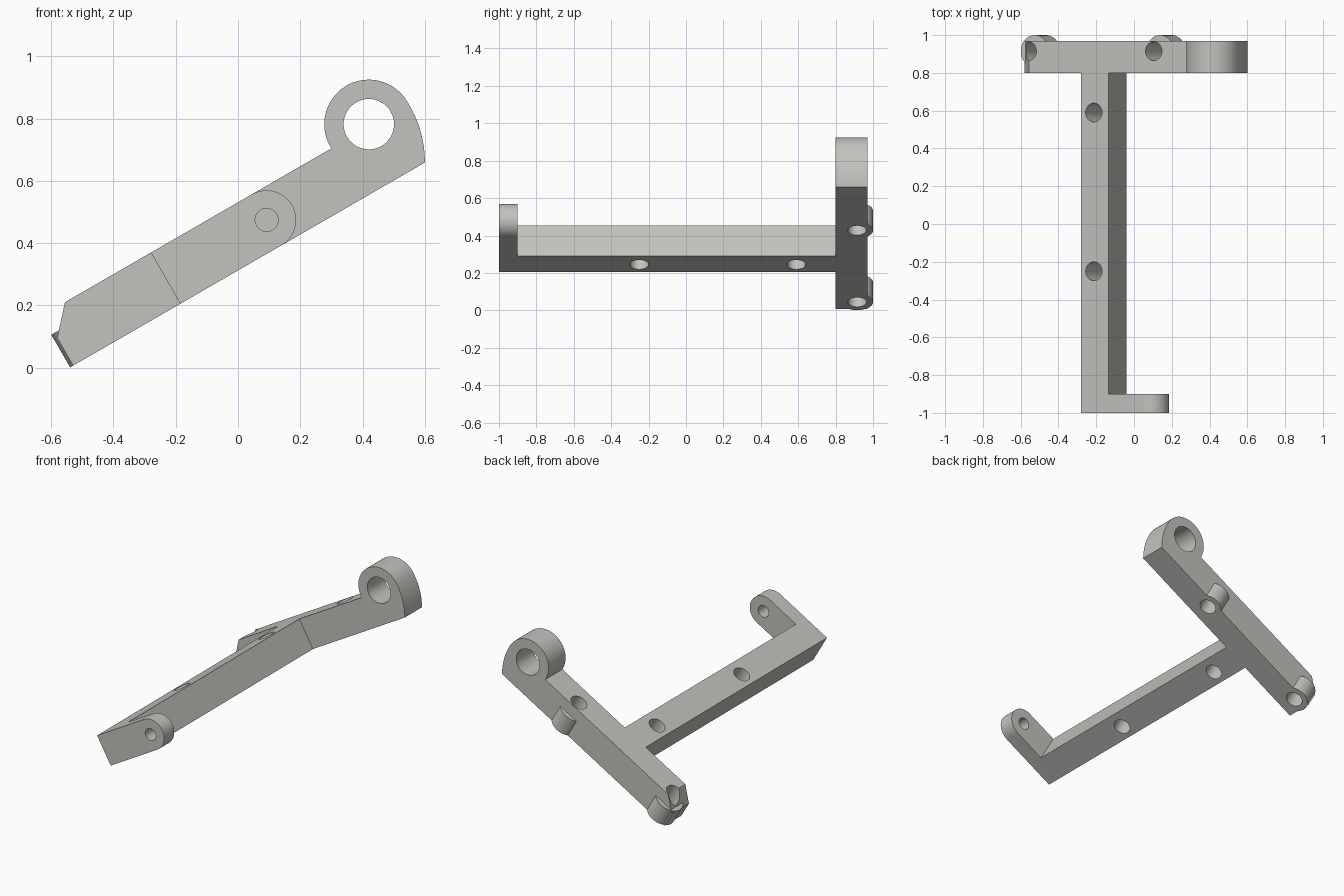
import bpy, bmesh, math
from mathutils import Matrix

if "Cube" in bpy.data.objects:
    bpy.data.objects.remove(bpy.data.objects["Cube"])

# The bracket is modelled level (x along the bar, z through it), then tilted 30 degrees.
LOW, TOP = 0.2705, 0.46
MID = (LOW + TOP) / 2

grey = bpy.data.materials.new("warm_grey")
grey.diffuse_color = (0.54, 0.54, 0.51, 1)
grey.use_nodes = True
grey.node_tree.nodes["Principled BSDF"].inputs["Base Color"].default_value = grey.diffuse_color


def arc(cx, cz, r, a0, a1, n):
    return [(cx + r * math.cos(math.radians(a0 + (a1 - a0) * i / n)),
             cz + r * math.sin(math.radians(a0 + (a1 - a0) * i / n))) for i in range(n + 1)]


def solid(name, rings):
    """Closed prism between two matching rings of points."""
    bm = bmesh.new()
    a, b = [[bm.verts.new(p) for p in ring] for ring in rings]
    bm.faces.new(a)
    bm.faces.new(b[::-1])
    for i in range(len(a)):
        j = (i + 1) % len(a)
        bm.faces.new((a[i], b[i], b[j], a[j]))
    bmesh.ops.recalc_face_normals(bm, faces=bm.faces)
    me = bpy.data.meshes.new(name)
    bm.to_mesh(me)
    bm.free()
    me.materials.append(grey)
    ob = bpy.data.objects.new(name, me)
    bpy.context.collection.objects.link(ob)
    return ob


def along_y(name, profile, y0, y1):
    return solid(name, [[(x, y, z) for x, z in profile] for y in (y0, y1)])


def along_z(name, x, y, r, z0, z1):
    circle = arc(x, y, r, 0, 360, 48)[:-1]
    return solid(name, [[(px, py, z) for px, py in circle] for z in (z0, z1)])


# Rear bar with chamfered end and large eye
bar = [(-0.455, LOW), (0.8496, LOW)]
bar += arc(0.5352, 0.4531, 0.363, -30, 3.7, 12)[1:]
bar += arc(0.7547, 0.4672, 0.143, 3.7, 182.9, 40)[1:]
bar += [(-0.376, TOP), (-0.455, 0.373)]
bracket = along_y("bracket", bar, 0.80, 0.97)

# Long arm and rounded front tab
arm = along_y("arm", [(-0.0575, LOW), (0.111, LOW), (0.111, TOP), (-0.0575, TOP)], -0.95, 0.85)
tab = along_y("front_tab", [(-0.0575, TOP), (-0.0575, LOW)]
              + arc(0.317, MID, (TOP - LOW) / 2, -90, 90, 28), -1.0, -0.90)

# Screw bosses on the back of the bar
joined = [arm, tab]
for x in (-0.381, 0.386):
    joined.append(along_z("boss", x, 0.915, 0.085, LOW, LOW + 0.121))

# Screw holes, tab pin hole and eye bore
cuts = [along_z("screw_hole", x, y, 0.05, 0.1, 0.7)
        for x, y in ((-0.381, 0.915), (0.386, 0.915), (0.020, 0.59), (0.020, -0.25))]
cuts.append(along_y("pin_hole", arc(0.317, MID, 0.037, 0, 360, 32)[:-1], -1.1, -0.8))
cuts.append(along_y("eye_bore", arc(0.7547, 0.4672, 0.081, 0, 360, 48)[:-1], 0.7, 1.1))

for ob, op in [(o, 'UNION') for o in joined] + [(o, 'DIFFERENCE') for o in cuts]:
    ob.hide_render = True
    mod = bracket.modifiers.new(ob.name, 'BOOLEAN')
    mod.operation, mod.solver, mod.object = op, 'EXACT', ob

# Bake the joined shape, drop the helpers and tilt
deps = bpy.context.evaluated_depsgraph_get()
mesh = bpy.data.meshes.new_from_object(bracket.evaluated_get(deps))
bracket.modifiers.clear()
bracket.data = mesh
for ob in joined + cuts:
    bpy.data.objects.remove(ob)
mesh.transform(Matrix.Rotation(math.radians(-30), 4, 'Y'))

bpy.context.view_layer.objects.active = bracket
bracket.select_set(True)
bpy.ops.object.shade_smooth_by_angle(angle=math.radians(30))
